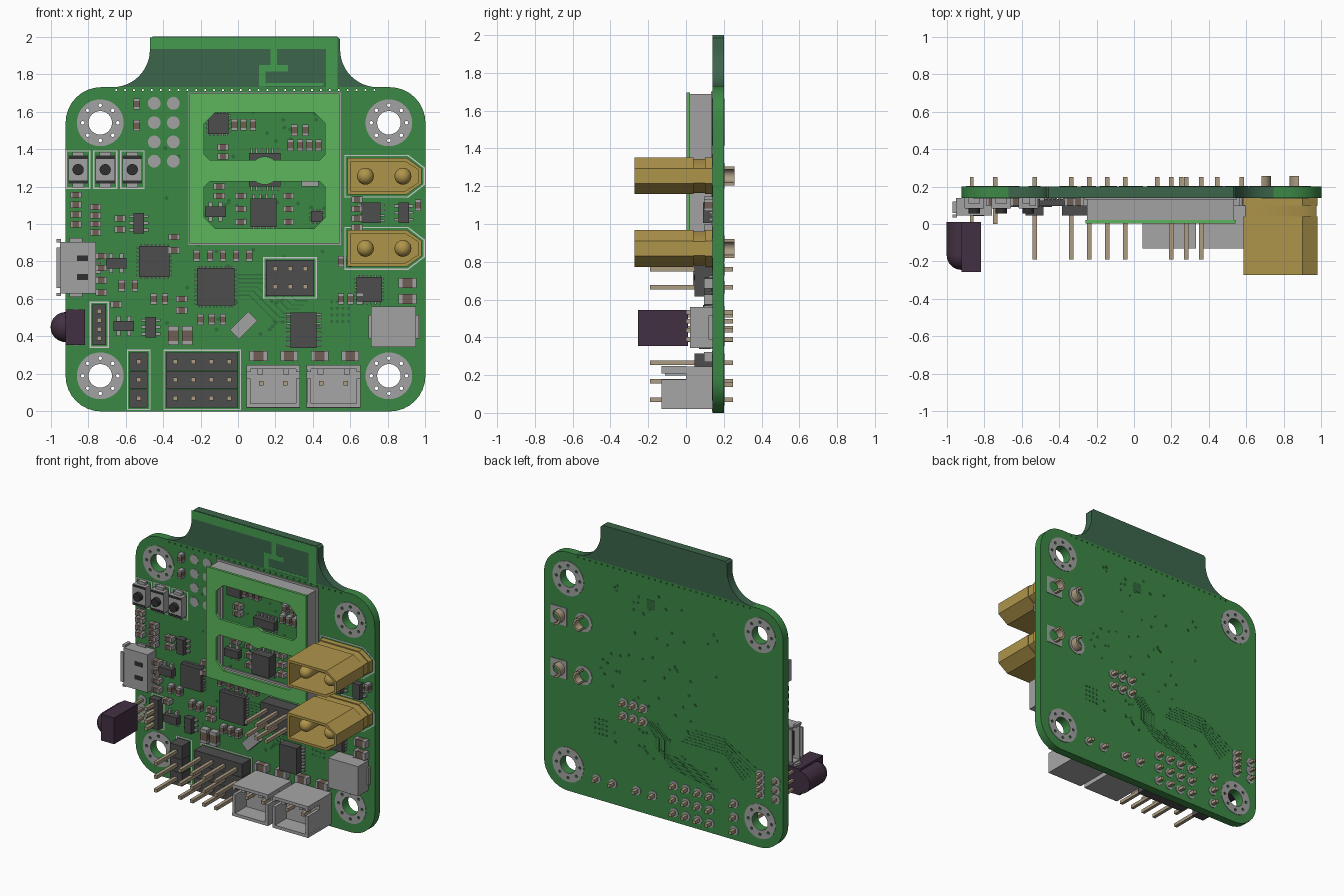
import bpy, bmesh, random
from math import sin, cos, pi, radians, atan2, hypot
from mathutils import Matrix

if "Cube" in bpy.data.objects:
    bpy.data.objects.remove(bpy.data.objects["Cube"])

F, B = 0.14, 0.20          # front and back face of the board (y)
MATS = {}


def paint(name, r, g, b):
    MATS[name] = bpy.data.materials.new(name)
    MATS[name].diffuse_color = (r, g, b, 1)


paint('board', .045, .25, .06)
paint('tab', .045, .13, .07)
paint('cover', .11, .47, .11)
paint('trace', .03, .15, .045)
paint('copper', .06, .33, .08)
paint('gold', .43, .30, .07)
paint('purple', .055, .03, .055)
paint('pin', .42, .34, .23)
paint('brown', .16, .11, .09)
for key, v in (('dark', .075), ('plastic', .38), ('metal', .36), ('silk', .55), ('black', .03)):
    paint(key, v, v, v)


def finish(name, bm, mat):
    bmesh.ops.remove_doubles(bm, verts=bm.verts, dist=1e-6)
    me = bpy.data.meshes.new(name)
    bm.to_mesh(me)
    bm.free()
    me.shade_smooth()
    me.set_sharp_from_angle(angle=radians(35))
    me.materials.clear()
    me.materials.append(MATS[mat])
    bpy.context.collection.objects.link(bpy.data.objects.new(name, me))


def arc(cx, cz, r, a0, a1, n=8):
    angles = [radians(a0 + (a1 - a0) * i / n) for i in range(n + 1)]
    return [(cx + r * cos(a), cz + r * sin(a)) for a in angles]


def circle(cx, cz, r, n=24):
    return arc(cx, cz, r, 0, 360, n)[:-1]


def rect(x0, x1, z0, z1):
    return [(x0, z0), (x1, z0), (x1, z1), (x0, z1)]


def plate(name, loops, y0, y1, mat):
    """Flat part in the xz plane; nested loops become holes."""
    cu = bpy.data.curves.new(name, 'CURVE')
    cu.dimensions, cu.fill_mode, cu.extrude = '2D', 'BOTH', (y1 - y0) / 2
    for lp in loops:
        s = cu.splines.new('POLY')
        s.points.add(len(lp) - 1)
        for p, (x, z) in zip(s.points, lp):
            p.co = (x, z, 0, 1)
        s.use_cyclic_u = True
    tmp = bpy.data.objects.new(name + "_outline", cu)
    bpy.context.collection.objects.link(tmp)
    me = bpy.data.meshes.new_from_object(tmp.evaluated_get(bpy.context.evaluated_depsgraph_get()))
    bpy.data.objects.remove(tmp)
    bm = bmesh.new()
    bm.from_mesh(me)
    bpy.data.meshes.remove(me)
    bm.transform(Matrix.Translation((0, (y0 + y1) / 2, 0)) @ Matrix.Rotation(pi / 2, 4, 'X'))
    bmesh.ops.remove_doubles(bm, verts=bm.verts, dist=1e-6)
    bmesh.ops.recalc_face_normals(bm, faces=bm.faces)
    finish(name, bm, mat)


def block(bm, x, z, w, h, y0, y1, rot=0):
    m = Matrix.Translation((x, (y0 + y1) / 2, z)) @ Matrix.Rotation(rot, 4, 'Y')
    bmesh.ops.create_cube(bm, size=1, matrix=m @ Matrix.Diagonal((w, y1 - y0, h, 1)))


def cyl(bm, x, z, r, y0, y1, n=20):
    m = Matrix.Translation((x, (y0 + y1) / 2, z)) @ Matrix.Rotation(pi / 2, 4, 'X')
    bmesh.ops.create_cone(bm, cap_ends=True, segments=n, radius1=r, radius2=r, depth=y1 - y0, matrix=m)


def ball(bm, x, y, z, r):
    bmesh.ops.create_uvsphere(bm, u_segments=24, v_segments=12, radius=r, matrix=Matrix.Translation((x, y, z)))


def line(bm, pts, w, y0, y1):
    for (xa, za), (xb, zb) in zip(pts, pts[1:]):
        block(bm, (xa + xb) / 2, (za + zb) / 2, hypot(xb - xa, zb - za) + w, w, y0, y1, -atan2(zb - za, xb - xa))


def outline(pts):
    line(silk, pts + pts[:1], .007, F - .002, F)


chips, solder, brown, blocks, pins, pads, silk, tracks, vias = [bmesh.new() for _ in range(9)]

# Board with mounting holes, ring vias and a row of small vias
XS, ZS = (-.735, .805), (.19, 1.54)
mounts = [(x, z) for x in XS for z in ZS]
holes = [circle(x, z, .063) for x, z in mounts]
holes += [circle(vx, vz, .01, 8) for x, z in mounts for vx, vz in circle(x, z, .094, 8)]
row = [circle(-.65 + i * .0475, 1.714, .006, 6) for i in range(30)]
corners = [p for i, (x, z) in enumerate(((-.73, .19), (.81, .19), (.81, 1.54), (-.73, 1.54)))
           for p in arc(x, z, .19, 180 + 90 * i, 270 + 90 * i)]
plate("board", [corners] + holes + row, F, B, 'board')
plate("antenna_tab", [arc(.745, 1.93, .2, 270, 180, 12) + [(.545, 1.985), (.53, 2), (-.455, 2), (-.47, 1.985)]
                      + arc(-.67, 1.93, .2, 0, -90, 12)], F, B, 'tab')
for side, y in (("front", F - .003), ("back", B)):
    plate(side + "_mount_rings", [circle(x, z, .125, 32) for x, z in mounts] + holes, y, y + .003, 'metal')
bm = bmesh.new()
line(bm, [(-.44, 1.965), (.5, 1.965), (.5, 1.75)], .06, F - .001, F)
line(bm, [(.19, 1.95), (.19, 1.83), (.25, 1.83), (.13, 1.83), (.13, 1.75)], .035, F - .001, F)
line(bm, [(.13, 1.745), (.45, 1.745)], .015, F - .001, F)
finish("antenna_copper", bm, 'copper')

# Shield fence and its windowed cover
SX, SZ = .1425, 1.295


def ring(e):
    return rect(SX - .4 + e, SX + .4 - e, SZ - .4 + e, SZ + .4 - e)


plate("shield_fence", [ring(.008), ring(.026)], .018, F, 'metal')
plate("shield_base_ring", [ring(-.006), ring(.04)], F - .008, F, 'metal')


def window(s):
    half = [(.293, .057), (.323, .087), (.323, .25), (.263, .31)]
    side = [(SX + x, 1.285 + s * z) for x, z in half]
    other = [(2 * SX - x, z) for x, z in reversed(side)]
    return arc(SX, 1.285, .075, s * 130, s * 50, 10) + side + other


plate("shield_cover", [ring(0), window(1), window(-1)], .003, .022, 'cover')


# Chips with legs or pads; legs run along x, along z, or both
def chip(x, z, w, h, d, nx, nz, out=.028):
    block(chips, x, z, w, h, F - d, F - .006)
    for s in (-1, 1):
        for i in range(nx):
            block(solder, x + s * (w / 2 + out * .4), z + ((i + .5) / nx - .5) * h, out, h * .4 / nx, F - .018, F)
        for i in range(nz):
            block(solder, x + ((i + .5) / nz - .5) * w, z + s * (h / 2 + out * .4), w * .4 / nz, out, F - .018, F)


for x, z, size in ((-.12, .665, .2), (-.447, .8, .165), (.7, .65, .135), (-.105, 1.535, .11), (.42, 1.04, .06)):
    chip(x, z, size, size, .043, int(size * 50), int(size * 50), .012)
for x, z in ((-.53, 1.005), (-.466, .45), (.885, 1.06)):
    chip(x, z, .055, .11, .05, 3, 0)
for x, z in ((-.65, .79), (-.61, .456), (-.12, 1.065)):
    chip(x, z, .11, .055, .05, 0, 2)
for z in (1.23, 1.35):
    chip(SX, z, .17, .06, .05, 0, 6)
chip(.35, .434, .14, .19, .07, 8, 0)
chip(.136, 1.06, .14, .15, .08, 0, 4)
chip(.71, 1.06, .1, .11, .05, 4, 0)


# Small parts in rows: positive step = upright, side by side; negative step = lying, stacked downward
def passives(x, z, step, n, l=.06):
    w = l * .55
    for i in range(n):
        for bm, off, size, d in ((brown, 0, .56, .042), (solder, -.39, .22, .045), (solder, .39, .22, .045)):
            if step > 0:
                block(bm, x + i * step, z + off * l, w, size * l, F - d, F)
            else:
                block(bm, x + off * l, z + i * step, size * l, w, F - d, F)


for r in ((-.865, 1.155, -.052, 4), (-.76, 1.09, -.045, 4), (-.63, 1.03, -.06, 2), (-.54, 1.64, .05, 1),
          (-.54, 1.525, .05, 1), (-.73, .83, -.065, 4), (-.62, .67, .07, 2), (-.45, .6, .06, 2), (-.3, .6, -.06, 2),
          (-.22, .83, .07, 5), (-.2, .49, .06, 3), (.55, .8, .045, 2), (.55, .6, .05, 3), (.635, 1.13, -.05, 4),
          (.96, 1.1, .05, 1), (-.34, .93, -.07, 2), (-.65, .57, -.05, 1)):
    passives(*r)
for r in ((-.02, 1.53, .05, 3), (.28, 1.42, .05, 4), (-.08, 1.41, -.05, 2), (-.1, 1.2, -.05, 2),
          (.015, 1.15, -.07, 3), (.27, 1.15, -.07, 3), (.3, 1.5, .06, 2)):
    passives(*r)
for i in range(4):
    passives(.11 + i * .163, .295, -1, 1, .095)
passives(-.345, .405, .075, 2, .1)
passives(.905, .685, -.085, 2, .095)


# Pin headers
def pin(x, z, y0=-.19, w=.024):
    block(pins, x, z, w, w, y0, .25)
    cyl(pads, x, z, .032, B, B + .004, 16)


def header(xs, zs, y0=-.19, edge=.048, top=.045):
    for x in xs:
        for z in zs:
            pin(x, z, y0)
            block(blocks, x, z, 2 * edge, 2 * edge, top, F)
    m = edge + .012
    outline(rect(min(xs) - m, max(xs) + m, min(zs) - m, max(zs) + m))


rows = (.07, .168, .266)
header([-.335 + i * .096 for i in range(4)], rows)
header([-.53], rows)
header([.198, .278, .358], [.665, .76])
header([-.74], [.39 + i * .048 for i in range(4)], 0, .036, .09)

# Two-pin wire sockets with slotted side walls
for i, xc in enumerate((.188, .51)):
    bm = bmesh.new()
    block(bm, xc, .133, .287, .227, 0, F)
    for z in (.031, .236):
        block(bm, xc, z, .287, .022, -.13, 0)
    for s in (-1, 1):
        block(bm, xc + s * .132, .098, .022, .155, -.13, 0)
        block(bm, xc + s * .132, .228, .022, .037, -.13, 0)
        block(bm, xc + s * .07, .215, .03, .035, -.11, 0)
        pin(xc + s * .065, .15, -.08)
    finish("wire_socket_%d" % (i + 1), bm, 'plastic')

# Power connectors: hollow chamfered shells, round pins, half-tube tails
for i, zc in enumerate((1.255, .87)):
    def hexa(e):
        half = [(.585 + e, .097 - e), (.90 - e / 2, .097 - e), (.98 - e, .04 - e * .3)]
        return [(x, zc - h) for x, h in half] + [(x, zc + h) for x, h in reversed(half)]
    nm = "power_connector_%d_" % (i + 1)
    plate(nm + "shell", [hexa(0), hexa(.018)], -.273, .04, 'gold')
    plate(nm + "floor", [hexa(.007)], 0, .1, 'gold')
    plate(nm + "foot", [hexa(0)], .1, F, 'gold')
    bm = bmesh.new()
    for x in (.68, .88):
        cyl(bm, x, zc, .045, -.19, 0, 24)
        ball(bm, x, -.19, zc, .045)
    finish(nm + "pins", bm, 'gold')
    tails = [arc(x, zc, .05, a, a + 180) + arc(x, zc, .034, a + 180, a) for x, a in ((.68, -90), (.88, 90))]
    plate(nm + "tails", tails, B, .257, 'pin')
    plate(nm + "back_pads", [circle(.68, zc, .068), circle(.68, zc, .045), rect(.815, .945, zc - .065, zc + .065),
                             circle(.88, zc, .045)], B, B + .004, 'metal')
    outline(hexa(-.014))

# Infrared receiver with domed lens
bm = bmesh.new()
block(bm, -.868, .45, .105, .19, -.255, .01)
cyl(bm, -.92, .45, .08, -.165, .01, 32)
ball(bm, -.92, -.165, .45, .08)
finish("infrared_receiver", bm, 'purple')
for z in (.385, .45, .515):
    pin(-.865, z, 0, .018)
    cyl(solder, -.865, z, .033, F - .003, F)

# Micro socket on the left edge, open to the left
UZ = .767
bm = bmesh.new()
block(bm, -.853, UZ, .193, .275, .045, .056)
block(bm, -.853, UZ, .193, .235, .128, F)
block(bm, -.763, UZ, .013, .275, .045, F)
block(bm, -.957, UZ, .025, .215, .036, .05)
for s in (-1, 1):
    block(bm, -.853, UZ + s * .132, .193, .012, .045, F)
    block(bm, -.865, UZ + s * .137, .07, .04, .125, F)
    block(bm, -.957, UZ + s * .143, .023, .018, .06, .12)
finish("socket_shell", bm, 'metal')
bm = bmesh.new()
block(bm, -.845, UZ, .17, .175, .085, .1)
for s in (-1, 1):
    block(bm, -.83, UZ + s * .05, .06, .03, .043, .05)
finish("socket_tongue", bm, 'black')
for i in range(5):
    block(solder, -.745, UZ + (i - 2) * .025, .03, .012, .125, F)

# Three push buttons
metal, black = bmesh.new(), bmesh.new()
for i in range(3):
    x = -.853 + i * .1445
    block(metal, x, 1.29, .104, .15, .085, F)
    block(metal, x, 1.29, .06, .19, .11, F)
    cyl(black, x, 1.29, .03, .055, .085)
    for s in (-1, 1):
        block(black, x, 1.29 + s * .065, .1, .014, .082, .09)
    outline(rect(x - .062, x + .062, 1.19, 1.39))
finish("button_cases", metal, 'metal')
finish("button_caps", black, 'black')

# Inductor, crystal, shielded part and test points
bm = bmesh.new()
block(bm, .83, .452, .24, .215, .02, F)
block(bm, .83, .452, .27, .125, .12, F)
finish("inductor", bm, 'metal')
bm = bmesh.new()
block(bm, .03, .46, .14, .07, .1, F, -pi / 4)
block(bm, .385, 1.23, .09, .06, .1, F)
finish("crystal_and_sensor", bm, 'metal')
bm = bmesh.new()
for x in (-.447, -.345):
    for i in range(4):
        cyl(bm, x, 1.335 + i * .103, .034, F - .003, F)
finish("test_points", bm, 'metal')

# Board tracks on both faces and small vias
for i in range(6):
    o = i * .022
    line(tracks, [(0, .62 + o), (.06 + o, .62 + o), (.2 + o, .48 + o), (.26 + o, .48 + o)], .007, F - .001, F)
    line(tracks, [(.2 - o, .68), (.1 - o, .57), (.1 - o, .5 - o), (-.3 - o, .42 - o)], .007, B, B + .001)
    line(tracks, [(-.1 - o, .6 + o), (-.45, .6 + o), (-.6 - o, .45 + o)], .007, B, B + .001)
block(tracks, SX, 1.525, .07, .07, B, B + .002)
random.seed(3)
for i in range(70):
    cyl(vias, random.uniform(-.4, .55), random.uniform(.4, 1.6), .011, F - .001, B + .002, 8)
for i in range(16):
    cyl(vias, .5 + i % 4 * .03, .48 + i // 4 * .035, .009, F - .001, B + .002, 8)

for name, bm, mat in (("chip_bodies", chips, 'dark'), ("chip_legs_and_solder", solder, 'metal'),
                      ("capacitor_bodies", brown, 'brown'), ("header_blocks", blocks, 'dark'),
                      ("header_pins", pins, 'pin'), ("pin_pads", pads, 'metal'), ("part_outlines", silk, 'silk'),
                      ("board_tracks", tracks, 'trace'), ("vias", vias, 'trace')):
    finish(name, bm, mat)

for m in bpy.data.materials:
    if m.users and not m.is_grease_pencil:
        m.use_nodes = True
        m.node_tree.nodes["Principled BSDF"].inputs["Base Color"].default_value = m.diffuse_color
